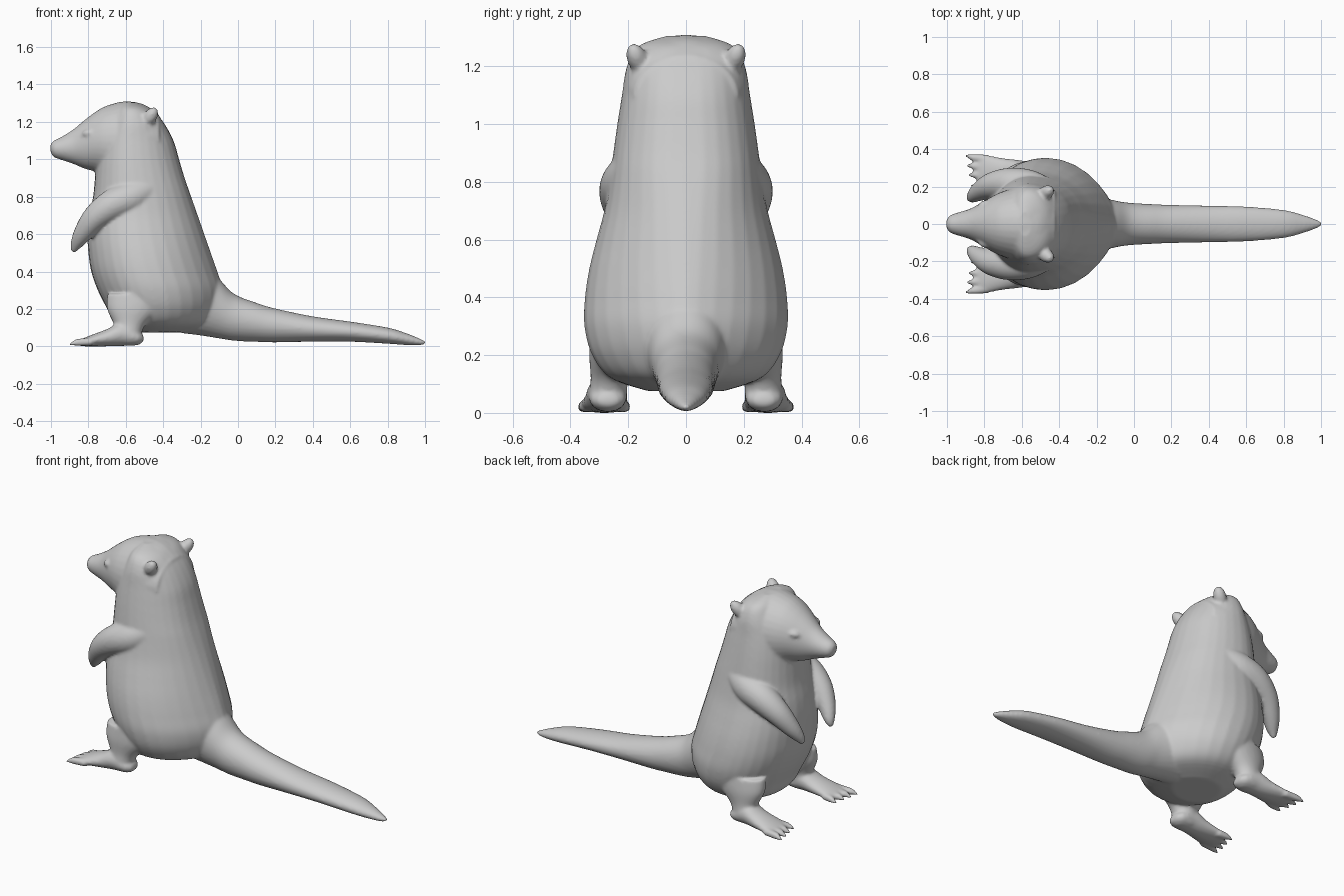
import bpy, bmesh, math
from mathutils import Vector

if "Cube" in bpy.data.objects:
    bpy.data.objects.remove(bpy.data.objects["Cube"])

bm = bmesh.new()
SEG = 32


def spline(rows, n=5):
    """Catmull-Rom interpolation of rows of numbers."""
    out = []
    for i in range(len(rows) - 1):
        a, b, c, d = (rows[max(0, min(len(rows) - 1, i + k))] for k in (-1, 0, 1, 2))
        for j in range(n):
            t = j / n
            out.append([0.5 * (2 * q + (r - p) * t + (2 * p - 5 * q + 4 * r - s) * t * t
                        + (3 * q - p - 3 * r + s) * t ** 3)
                        for p, q, r, s in zip(a, b, c, d)])
    return out + [list(rows[-1])]


def skin(rings):
    """Closed surface through a list of rings."""
    vr = [[bm.verts.new(p) for p in ring] for ring in rings]
    for a, b in zip(vr, vr[1:]):
        for i in range(len(a)):
            j = (i + 1) % len(a)
            bm.faces.new((a[i], a[j], b[j], b[i]))
    bm.faces.new(vr[0])
    bm.faces.new(vr[-1])


ANG = [2 * math.pi * i / SEG for i in range(SEG)]


def loft_x(rows, s=1):
    """Elliptic sections along x: (x, z low, z high, y low, y high)."""
    skin([[(x, s * ((y0 + y1) / 2 + (y1 - y0) / 2 * math.cos(a)),
            (z0 + z1) / 2 + (z1 - z0) / 2 * math.sin(a)) for a in ANG]
          for x, z0, z1, y0, y1 in spline(rows)])


def loft_z(rows, s=1):
    """Elliptic sections along z: (z, x low, x high, y low, y high)."""
    skin([[((x0 + x1) / 2 + (x1 - x0) / 2 * math.cos(a),
            s * ((y0 + y1) / 2 + (y1 - y0) / 2 * math.sin(a)), z) for a in ANG]
          for z, x0, x1, y0, y1 in spline(rows)])


def tube(rows, s=1):
    """Round limb along a path: (x, y, z, radius)."""
    st = spline(rows)
    pts = [Vector((r[0], s * r[1], r[2])) for r in st]
    rings = []
    for i, p in enumerate(pts):
        d = (pts[min(i + 1, len(pts) - 1)] - pts[max(i - 1, 0)]).normalized()
        u = d.cross(Vector((0, 0, 1))).normalized()
        v = d.cross(u)
        rings.append([p + st[i][3] * (u * math.cos(a) + v * math.sin(a)) for a in ANG])
    skin(rings)


# torso: (z, belly x, back x, half width), egg-shaped and narrower toward the tail
torso = [(.075, -.58, -.28, .13), (.12, -.66, -.14, .26), (.2, -.70, -.09, .325),
         (.3, -.75, -.08, .352), (.4, -.785, -.11, .35), (.5, -.80, -.145, .335),
         (.6, -.805, -.18, .31), (.7, -.795, -.215, .283), (.8, -.775, -.25, .265),
         (.9, -.765, -.285, .252), (1.0, -.755, -.315, .238), (1.1, -.735, -.345, .222),
         (1.2, -.69, -.40, .205), (1.27, -.65, -.465, .165), (1.305, -.61, -.55, .07)]
rings = []
for z, xf, xb, w in spline(torso):
    xc = xf + .43 * (xb - xf)
    p = max(.85, 1.7 - z)
    ring = []
    for a in ANG:
        c, sn = math.cos(a), math.sin(a)
        y = math.copysign(abs(sn) ** (p if c > 0 else .9), sn) * w
        ring.append((xc + c * ((xb - xc) if c > 0 else (xc - xf)), y, z))
    rings.append(ring)
skin(rings)

# head and snout: (x, z low, z high, half width)
head = [(-1.003, 1.04, 1.08, .02), (-.985, 1.012, 1.10, .045), (-.94, .995, 1.122, .062),
        (-.88, .975, 1.16, .08), (-.82, .95, 1.21, .112), (-.76, .932, 1.255, .147),
        (-.7, .9, 1.287, .175), (-.6, .88, 1.31, .203), (-.5, .9, 1.292, .21),
        (-.42, .95, 1.235, .18)]
loft_x([(x, a, b, -w, w) for x, a, b, w in head])

# tail
tail = [(-.3, .07, .5, .16), (-.2, .058, .46, .15), (-.1, .042, .36, .125),
        (-.02, .03, .28, .113), (.1, .024, .232, .106), (.2, .021, .202, .102),
        (.4, .025, .16, .098), (.6, .025, .132, .093), (.8, .014, .1, .075),
        (.9, .007, .07, .05), (.97, .006, .042, .026), (1.003, .012, .026, .01)]
loft_x([(x, a, b, -w, w) for x, a, b, w in tail])

for s in (1, -1):
    # arms with small pointed hands
    tube([(-.48, .17, .84, .08), (-.57, .2, .795, .092), (-.67, .215, .755, .085),
          (-.76, .205, .69, .07), (-.825, .175, .61, .052), (-.865, .145, .545, .032),
          (-.882, .135, .505, .012)], s)
    # lower legs
    loft_z([(.015, -.63, -.54, .22, .32), (.06, -.66, -.52, .205, .335),
            (.12, -.665, -.49, .2, .33), (.2, -.70, -.4, .17, .335),
            (.28, -.70, -.35, .15, .33)], s)
    # feet
    loft_x([(-.505, .025, .06, .24, .3), (-.54, .006, .09, .21, .33),
            (-.62, .002, .13, .203, .342), (-.7, .0, .092, .203, .352),
            (-.78, .0, .062, .198, .366), (-.82, .0, .046, .198, .37),
            (-.84, .004, .035, .22, .355)], s)
    # toes with claws
    for y, yt, xt in ((.348, .362, -.9), (.305, .312, -.895), (.262, .262, -.885),
                      (.218, .206, -.87)):
        tube([(-.78, y, .025, .022), (xt + .045, (y + yt) / 2, .021, .02),
              (xt + .02, yt, .016, .013), (xt - .003, yt, .008, .006)], s)
    # ears
    tube([(-.50, .15, 1.19, .028), (-.475, .165, 1.22, .036), (-.458, .176, 1.245, .033),
          (-.447, .182, 1.265, .022), (-.442, .184, 1.276, .008)], s)
    # eyes
    tube([(-.835, .088, 1.13, .008), (-.815, .098, 1.137, .019), (-.795, .108, 1.14, .02),
          (-.77, .12, 1.14, .01)], s)

bmesh.ops.recalc_face_normals(bm, faces=bm.faces)
me = bpy.data.meshes.new("animal_body")
bm.to_mesh(me)
bm.free()
ob = bpy.data.objects.new("animal_body", me)
bpy.context.collection.objects.link(ob)
bpy.context.view_layer.objects.active = ob
ob.select_set(True)

# fuse all parts into one skin and soften the joins
rm = ob.modifiers.new("fuse", 'REMESH')
rm.mode = 'VOXEL'
rm.voxel_size = 0.009
rm.use_smooth_shade = True
sm = ob.modifiers.new("soften", 'SMOOTH')
sm.factor = 0.5
sm.iterations = 6
for name in ("fuse", "soften"):
    bpy.ops.object.modifier_apply(modifier=name)
bpy.ops.object.shade_smooth()
